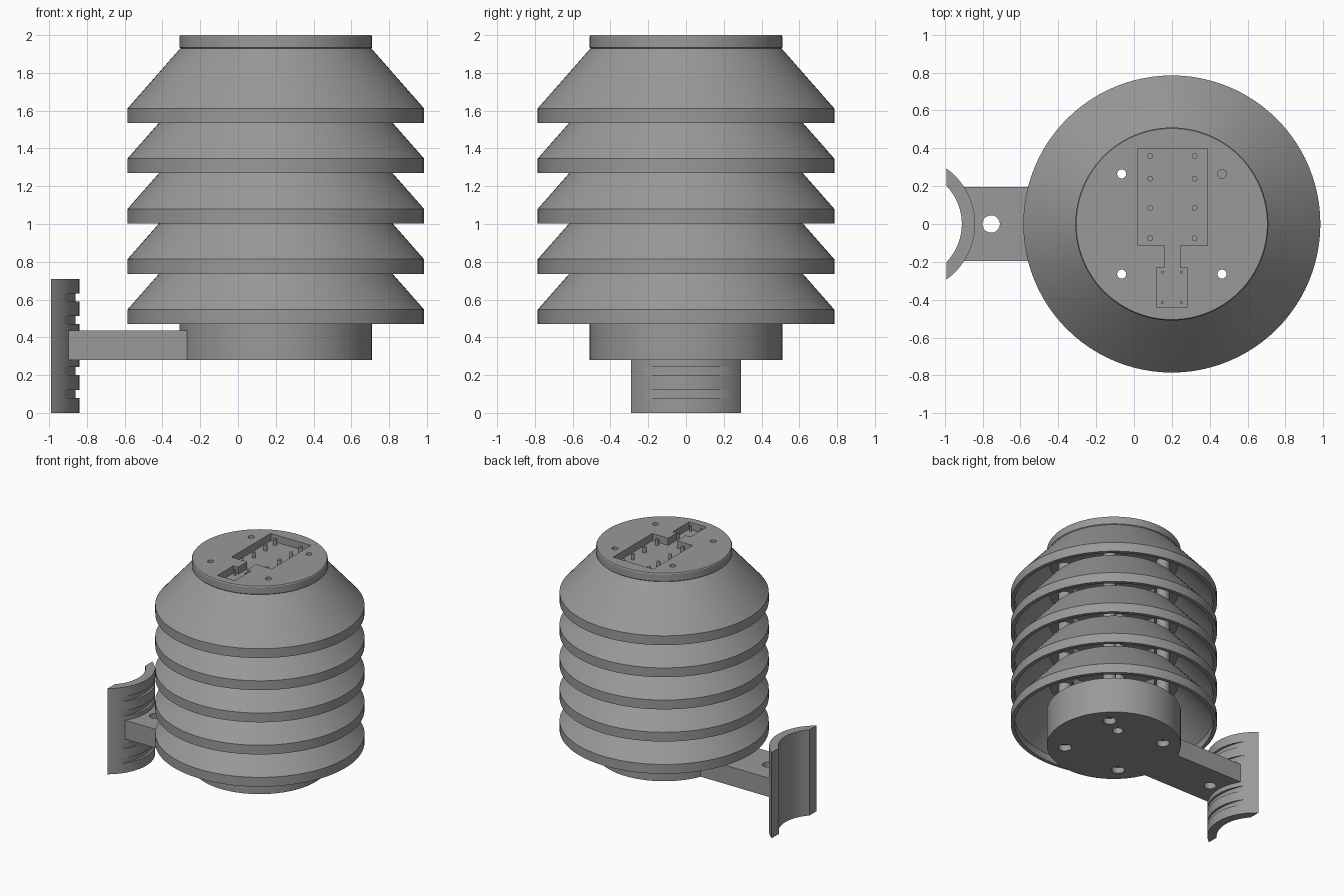
import bpy, bmesh, math

if "Cube" in bpy.data.objects:
    bpy.data.objects.remove(bpy.data.objects["Cube"])

CX = 0.2          # axis of the louvre stack
SEG = 96
POSTS = [(CX + sx * 0.265, sy * 0.265) for sx in (-1, 1) for sy in (-1, 1)]

grey = bpy.data.materials.new("grey plastic")
grey.diffuse_color = (0.32, 0.32, 0.32, 1)
grey.use_nodes = True
grey.node_tree.nodes["Principled BSDF"].inputs["Base Color"].default_value = grey.diffuse_color


def make(name, bm):
    bmesh.ops.recalc_face_normals(bm, faces=bm.faces)
    me = bpy.data.meshes.new(name)
    bm.to_mesh(me)
    bm.free()
    me.materials.append(grey)
    ob = bpy.data.objects.new(name, me)
    bpy.context.collection.objects.link(ob)
    return ob


def activate(ob):
    bpy.ops.object.select_all(action='DESELECT')
    ob.select_set(True)
    bpy.context.view_layer.objects.active = ob


def smooth(ob):
    activate(ob)
    bpy.ops.object.shade_smooth_by_angle(angle=math.radians(25))


def lathe(name, profile, x=CX, y=0.0, seg=SEG, closed=False):
    """Revolve (radius, z) points; open profiles get flat caps."""
    bm = bmesh.new()
    rings = []
    for r, z in profile:
        rings.append([bm.verts.new((x + r * math.cos(2 * math.pi * i / seg),
                                    y + r * math.sin(2 * math.pi * i / seg), z))
                      for i in range(seg)])
    pairs = list(zip(rings, rings[1:]))
    if closed:
        pairs.append((rings[-1], rings[0]))
    else:
        bm.faces.new(rings[0])
        bm.faces.new(rings[-1])
    for a, b in pairs:
        for i in range(seg):
            j = (i + 1) % seg
            bm.faces.new((a[i], a[j], b[j], b[i]))
    return make(name, bm)


def box(name, x0, x1, y0, y1, z0, z1):
    bm = bmesh.new()
    bmesh.ops.create_cube(bm, size=1)
    for v in bm.verts:
        v.co = ((x0 + x1) / 2 + v.co.x * (x1 - x0),
                (y0 + y1) / 2 + v.co.y * (y1 - y0),
                (z0 + z1) / 2 + v.co.z * (z1 - z0))
    return make(name, bm)


def rod(name, x, y, r, z0, z1, seg=24):
    return lathe(name, [(r, z0), (r, z1)], x, y, seg)


def cut(ob, cutters):
    for c in cutters:
        m = ob.modifiers.new("cut", 'BOOLEAN')
        m.operation, m.solver, m.object = 'DIFFERENCE', 'EXACT', c
        activate(ob)
        bpy.ops.object.modifier_apply(modifier=m.name)
        bpy.data.objects.remove(c)


def bolt_holes():
    return [rod("bolt_hole_cutter", x, y, 0.024, -0.5, 2.5) for x, y in POSTS]


# Open louvres, stacked
for k in range(4):
    z = 0.47 + 0.2665 * k
    louvre = lathe(f"louvre_{k + 1}", [
        (0.785, z), (0.785, z + 0.077), (0.51, z + 0.39), (0.31, z + 0.39),
        (0.31, z + 0.355), (0.49, z + 0.355), (0.755, z + 0.06), (0.755, z)], closed=True)
    cut(louvre, bolt_holes())
    smooth(louvre)

# Top cap: hooded louvre with a thick lid
z = 1.535
cap = lathe("top_cap", [
    (0.755, z), (0.785, z), (0.785, z + 0.077), (0.51, 1.925), (0.505, 1.93),
    (0.51, 1.935), (0.51, 1.992), (0.505, 2.0), (0.001, 2.0), (0.001, 1.88),
    (0.49, 1.88), (0.755, z + 0.06)], closed=True)
# close the pinhole on the axis
bm = bmesh.new()
bm.from_mesh(cap.data)
bmesh.ops.remove_doubles(bm, verts=[v for v in bm.verts if math.hypot(v.co.x - CX, v.co.y) < 0.01],
                         dist=0.01)
bmesh.ops.recalc_face_normals(bm, faces=bm.faces)
bm.to_mesh(cap.data)
bm.free()

# Board pockets and cable channel sunk into the lid
FLOOR = 1.94
cut(cap, bolt_holes() + [
    box("board_pocket_cutter", 0.02, 0.388, -0.113, 0.40, FLOOR, 2.1),
    box("channel_cutter", 0.163, 0.243, -0.24, -0.10, FLOOR, 2.1),
    box("sensor_pocket_cutter", 0.12, 0.28, -0.44, -0.23, FLOOR, 2.1)])
smooth(cap)

# Mounting pins in the pockets
for x in (0.085, 0.32):
    for y in (0.36, 0.24, 0.085, -0.075):
        smooth(rod("board_pin", x, y, 0.015, FLOOR - 0.01, 1.985, 16))
for x in (0.15, 0.25):
    for y in (-0.255, -0.415):
        smooth(rod("sensor_pin", x, y, 0.008, FLOOR - 0.01, 1.985, 12))

# Hollow spacer posts through the stack
for x, y in POSTS:
    smooth(lathe("spacer_post", [(0.05, 0.57), (0.05, 1.89), (0.024, 1.89), (0.024, 0.57)],
                 x, y, 24, closed=True))

# Base drum with counterbored bolt holes and a cable hole
base = rod("base_drum", CX, 0, 0.51, 0.28, 0.58, SEG)
cut(base, bolt_holes()
    + [rod("counterbore_cutter", x, y, 0.05, 0.2, 0.33) for x, y in POSTS]
    + [rod("cable_hole_cutter", CX + 0.12, 0.19, 0.04, 0.1, 0.8)])
smooth(base)

# Arm with a vertical bolt hole
arm = box("arm", -0.897, -0.26, -0.195, 0.195, 0.28, 0.435)
cut(arm, [rod("arm_hole_cutter", -0.755, 0, 0.046, 0, 1, 32)])
smooth(arm)

# Pole saddle: arc section lofted upwards, with strap grooves on the outer side
PX, CUT_X, N = -1.2, -0.99, 32


def arc(cx, r, y):
    return cx + math.sqrt(r * r - y * y)


def section(grooved):
    pts = []
    for i in range(N + 1):
        t = 1 - 2 * i / N
        a = t * math.acos((CUT_X - PX) / 0.36)
        x, y = PX + 0.36 * math.cos(a), 0.36 * math.sin(a)
        if grooved:
            x = min(x, arc(-1.327, 0.467, y))
        pts.append((x, y))
    for i in range(N + 1):
        a = (2 * i / N - 1) * math.acos((CUT_X - PX) / 0.29)
        pts.append((PX + 0.29 * math.cos(a), 0.29 * math.sin(a)))
    return pts


levels = [(0.0, False)]
for z0, z1 in ((0.08, 0.122), (0.20, 0.242), (0.47, 0.512), (0.59, 0.632)):
    levels += [(z0, False), (z0, True), (z1, True), (z1, False)]
levels.append((0.71, False))

bm = bmesh.new()
rings = [[bm.verts.new((x, y, z)) for x, y in section(g)] for z, g in levels]
count = len(rings[0])
for a, b in zip(rings, rings[1:]):
    for i in range(count):
        j = (i + 1) % count
        bm.faces.new((a[i], a[j], b[j], b[i]))
for ring in (rings[0], rings[-1]):      # end caps as quad strips
    for i in range(N):
        bm.faces.new((ring[i], ring[i + 1], ring[count - 2 - i], ring[count - 1 - i]))
bmesh.ops.remove_doubles(bm, verts=bm.verts, dist=1e-5)
smooth(make("pole_saddle", bm))
